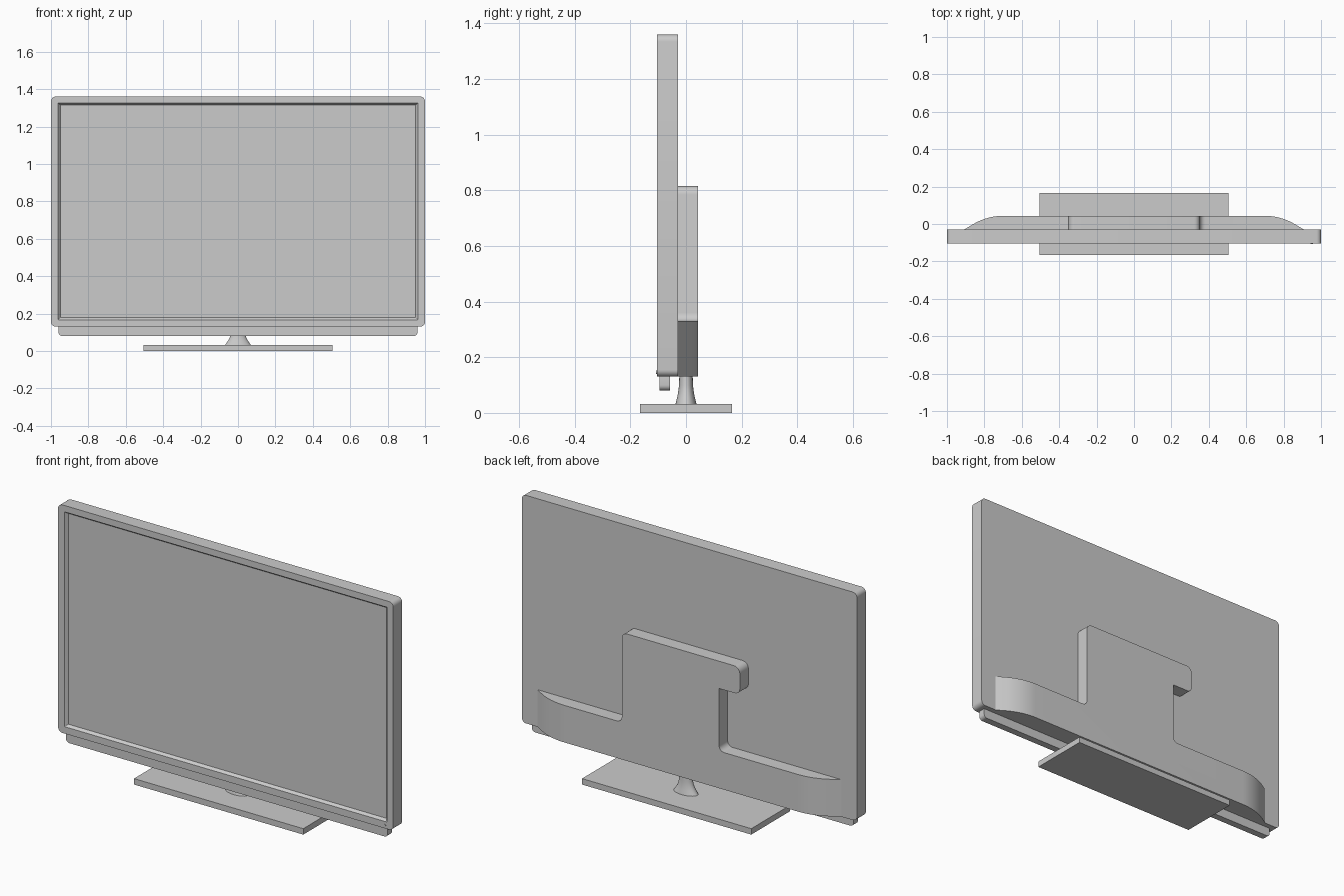
import bpy, bmesh, math
from mathutils import Vector

if "Cube" in bpy.data.objects:
    bpy.data.objects.remove(bpy.data.objects["Cube"])


def fillet(corners, n=6):
    """Round each (u, v, radius) corner of a closed outline."""
    out = []
    for i, (u, v, r) in enumerate(corners):
        p = Vector((u, v))
        if r == 0:
            out.append(p)
            continue
        a = (Vector(corners[i - 1][:2]) - p).normalized()
        b = (Vector(corners[(i + 1) % len(corners)][:2]) - p).normalized()
        half = a.angle(b) / 2
        centre = p + (a + b).normalized() * r / math.sin(half)
        start = p + a * r / math.tan(half) - centre
        sweep = start.angle_signed(p + b * r / math.tan(half) - centre)
        for k in range(n + 1):
            t = -sweep * k / n
            out.append(centre + Vector((start.x * math.cos(t) - start.y * math.sin(t),
                                        start.x * math.sin(t) + start.y * math.cos(t))))
    return out


def rect(x, z0, z1, r_low, r_high):
    return fillet([(-x, z0, r_low), (x, z0, r_low), (x, z1, r_high), (-x, z1, r_high)])


def loft(name, loops):
    """Skin equal-length 3D loops and cap both ends."""
    bm = bmesh.new()
    rings = [[bm.verts.new(p) for p in loop] for loop in loops]
    for a, b in zip(rings, rings[1:]):
        for i in range(len(a)):
            j = (i + 1) % len(a)
            bm.faces.new((a[i], a[j], b[j], b[i]))
    bm.faces.new(rings[0])
    bm.faces.new(rings[-1])
    bmesh.ops.recalc_face_normals(bm, faces=bm.faces)
    mesh = bpy.data.meshes.new(name)
    bm.to_mesh(mesh)
    bm.free()
    obj = bpy.data.objects.new(name, mesh)
    bpy.context.collection.objects.link(obj)
    return obj


def at_y(outline, y):
    return [(p[0], y, p[1]) for p in outline]


def at_z(outline, z):
    return [(p[0], p[1], z) for p in outline]


def smooth(obj):
    bpy.ops.object.select_all(action='DESELECT')
    obj.select_set(True)
    bpy.context.view_layer.objects.active = obj
    bpy.ops.object.shade_smooth_by_angle(angle=math.radians(25))


# Panel with a sloped recess down to the screen
body = rect(1.0, 0.13, 1.36, 0.025, 0.025)
smooth(loft("screen_panel", [
    at_y(body, -0.029), at_y(body, -0.105),
    at_y(rect(0.962, 0.167, 1.326, 0.002, 0.002), -0.105),
    at_y(rect(0.95, 0.178, 1.315, 0.002, 0.002), -0.09)]))

# Speaker bar under the panel
bar = rect(0.96, 0.08, 0.135, 0.02, 0.001)
smooth(loft("speaker_bar", [at_y(bar, -0.057), at_y(bar, -0.095)]))

# Rear housing: hooked back outline intersected with the tapered plan
outline = fillet([(-0.95, 0.13, 0), (0.95, 0.13, 0), (0.95, 0.33, 0),
                  (0.352, 0.33, 0.03), (0.352, 0.815, 0.03),
                  (-0.352, 0.815, 0.035), (-0.352, 0.668, 0.03), (-0.228, 0.668, 0),
                  (-0.228, 0.33, 0.03), (-0.95, 0.33, 0)])
plan = fillet([(-0.915, -0.034, 0), (0.915, -0.034, 0),
               (0.785, 0.044, 0.32), (-0.785, 0.044, 0.32)], 10)
housing = loft("rear_housing", [at_y(outline, -0.2), at_y(outline, 0.2)])
cutter = loft("housing_plan_cutter", [at_z(plan, 0.0), at_z(plan, 1.0)])
mod = housing.modifiers.new("taper", 'BOOLEAN')
mod.operation = 'INTERSECT'
mod.solver = 'EXACT'
mod.object = cutter
bpy.context.view_layer.objects.active = housing
bpy.ops.object.modifier_apply(modifier=mod.name)
bpy.data.objects.remove(cutter)
smooth(housing)

# Flared oval neck
neck = []
for z, rx, ry in [(0.03, 0.07, 0.038), (0.04, 0.063, 0.036), (0.055, 0.053, 0.032),
                  (0.075, 0.043, 0.028), (0.1, 0.037, 0.025), (0.135, 0.035, 0.024)]:
    neck.append([(rx * math.cos(t * math.tau / 32), ry * math.sin(t * math.tau / 32), z)
                 for t in range(32)])
smooth(loft("stand_neck", neck))

# Flat base plate
base = [(-0.505, -0.165), (0.505, -0.165), (0.505, 0.165), (-0.505, 0.165)]
loft("stand_base", [at_z(base, 0), at_z(base, 0.032)])

# Tiny indicator light on the lower right of the bezel
bpy.ops.mesh.primitive_cylinder_add(vertices=16, radius=0.006, depth=0.006,
                                    location=(0.95, -0.105, 0.146), rotation=(math.pi / 2, 0, 0))
bpy.context.object.name = "indicator_light"
smooth(bpy.context.object)
